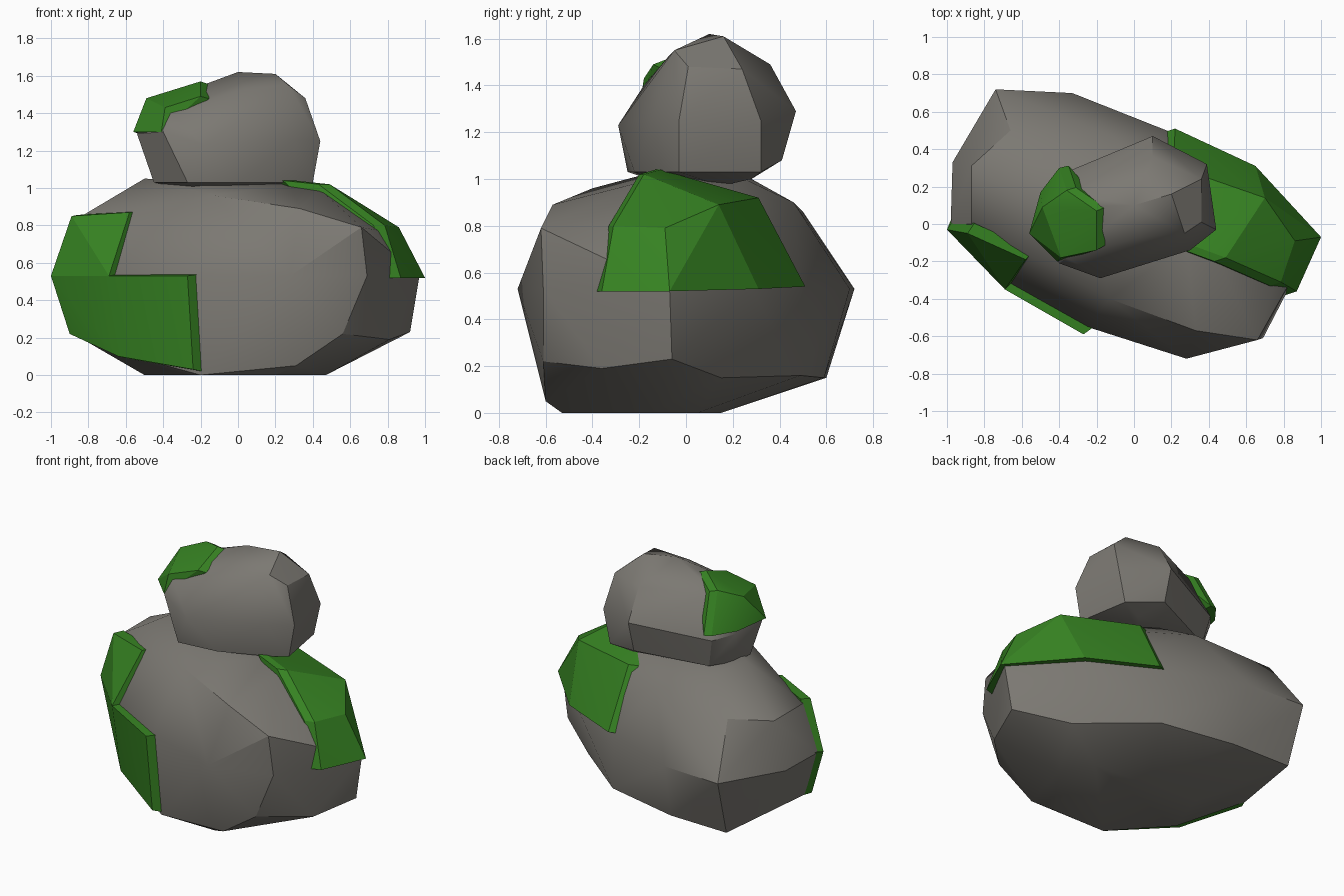
import bpy, bmesh, math
from mathutils import Vector


def material(name, color):
    m = bpy.data.materials.new(name)
    m.diffuse_color = (*color, 1)
    return m


STONE = material("stone grey", (0.20, 0.19, 0.17))
MOSS = material("moss green", (0.037, 0.225, 0.016))


def hull_object(name, groups, mat, angle):
    """One object made of a convex hull for each group of points."""
    bm = bmesh.new()
    for pts in groups:
        part = bmesh.new()
        for p in pts:
            part.verts.new(p)
        bmesh.ops.convex_hull(part, input=part.verts[:])
        loose = [v for v in part.verts if not v.link_faces]
        bmesh.ops.delete(part, geom=loose, context='VERTS')
        bmesh.ops.recalc_face_normals(part, faces=part.faces[:])
        tmp = bpy.data.meshes.new("tmp")
        part.to_mesh(tmp)
        part.free()
        bm.from_mesh(tmp)
        bpy.data.meshes.remove(tmp)
    me = bpy.data.meshes.new(name)
    bm.to_mesh(me)
    bm.free()
    me.materials.append(mat)
    ob = bpy.data.objects.new(name, me)
    bpy.context.collection.objects.link(ob)
    bpy.ops.object.select_all(action='DESELECT')
    ob.select_set(True)
    bpy.context.view_layer.objects.active = ob
    bpy.ops.object.shade_smooth_by_angle(angle=math.radians(angle))
    return ob


def moss_slab(pts, inward, flare=1.05):
    """Outer skin of a moss patch plus a slightly flared copy sunk in the rock."""
    pts = [Vector(p) for p in pts]
    c = sum(pts, Vector()) / len(pts)
    return pts + [c + (p - c) * flare + Vector(inward) for p in pts]


def ring(z, pts):
    return [(x, y, z) for x, y in pts]


# Large lower boulder: base, lower edge, waist, shoulder and crown
lower = ring(0, [(-0.5, -0.2), (-0.2, -0.53), (0.2, -0.53), (0.47, -0.15),
                 (0.35, 0.05), (0.0, 0.15), (-0.4, 0.1)])
lower += [(0.31, -0.6, 0.05), (0.56, -0.61, 0.22), (0.81, -0.36, 0.19),
          (0.92, -0.06, 0.23), (0.62, 0.15, 0.15), (0.2, 0.49, 0.16),
          (-0.3, 0.59, 0.15), (-0.72, 0.6, 0.15),
          (-0.88, 0.0, 0.22), (-0.6, -0.28, 0.11)]
lower += ring(0.53, [(-0.98, 0.0), (-0.66, -0.32), (-0.25, -0.55), (0.28, -0.72),
                     (0.69, -0.61), (0.97, -0.07), (0.62, 0.28),
                     (0.2, 0.49), (-0.33, 0.7), (-0.74, 0.72), (-0.97, 0.33)])
upper = [(-0.87, 0.0, 0.83), (-0.56, -0.16, 0.88), (-0.13, -0.40, 0.96),
         (0.33, -0.57, 0.89), (0.66, -0.62, 0.79), (0.82, -0.09, 0.76),
         (0.62, 0.1, 0.85), (-0.1, 0.46, 0.9), (-0.66, 0.5, 0.86),
         (-0.87, 0.31, 0.83), (-0.5, 0.08, 1.05), (-0.4, 0.28, 1.0),
         (0.02, 0.25, 1.0), (0.44, -0.18, 0.99), (0.28, -0.1, 1.02),
         (-0.2, -0.1, 1.04)]
hull_object("lower_boulder", [lower + upper], STONE, 28)

# Small upper boulder: foot, widest band and crown
top = ring(1.03, [(-0.45, -0.04), (-0.43, 0.1), (-0.27, -0.25), (0.0, -0.22),
                  (0.30, -0.1), (0.40, -0.03), (0.34, 0.32), (-0.34, 0.24)])
top += [(-0.2, -0.1, 0.98), (0.1, 0.15, 0.97), (0.2, 0.28, 1.0), (0.1, 0.41, 1.08)]
top += [(-0.54, -0.04, 1.29), (-0.4, -0.21, 1.3), (-0.18, -0.29, 1.23),
        (0.3, -0.14, 1.26), (0.44, -0.03, 1.25), (0.39, 0.32, 1.25),
        (0.1, 0.47, 1.29), (-0.38, 0.27, 1.22), (-0.48, 0.15, 1.25)]
top += [(-0.36, -0.18, 1.40), (-0.2, -0.14, 1.44), (0.03, -0.07, 1.53),
        (0.27, -0.05, 1.55), (0.36, 0.01, 1.48), (0.36, 0.24, 1.47),
        (0.1, 0.36, 1.49), (0.0, 0.1, 1.62), (0.2, 0.16, 1.61),
        (-0.2, 0.06, 1.53), (-0.34, 0.16, 1.48), (-0.46, 0.09, 1.45)]
hull_object("upper_boulder", [top], STONE, 30)

# Moss on the front left: stepped patch made of two slabs
a, b = (-1.0, -0.03, 0.53), (-0.69, -0.35, 0.53)
front_up = [a, b, (-0.89, -0.05, 0.85), (-0.58, -0.19, 0.87)]
front_low = [a, b, (-0.27, -0.59, 0.53), (-0.24, -0.565, 0.03),
             (-0.64, -0.33, 0.1), (-0.9, -0.05, 0.22)]
sink = (0.04, 0.05, 0)
hull_object("front_moss", [moss_slab(front_up, sink, 1.04),
                           moss_slab(front_low, sink, 1.04)], MOSS, 24)

# Moss draped over the right shoulder
right = [(0.3, -0.11, 1.04), (0.49, -0.18, 1.02), (0.785, -0.31, 0.80),
         (0.87, -0.36, 0.52), (1.0, -0.07, 0.52), (0.86, -0.09, 0.79),
         (0.70, 0.14, 0.89), (0.65, 0.31, 0.53), (0.22, 0.51, 0.54),
         (0.21, 0.31, 0.92)]
hull_object("right_moss", [moss_slab(right, (-0.06, -0.02, 0), 1.0)], MOSS, 22)

# Moss cap on the upper boulder
cap = [(-0.2, -0.14, 1.49), (-0.2, 0.07, 1.57), (-0.36, 0.18, 1.52),
       (-0.49, 0.09, 1.48), (-0.4, 0.3, 1.27), (-0.5, 0.17, 1.28),
       (-0.56, -0.05, 1.3), (-0.41, -0.2, 1.3), (-0.39, -0.18, 1.43)]
hull_object("upper_moss", [moss_slab(cap, (0.05, 0.02, -0.01), 0.97)], MOSS, 24)
